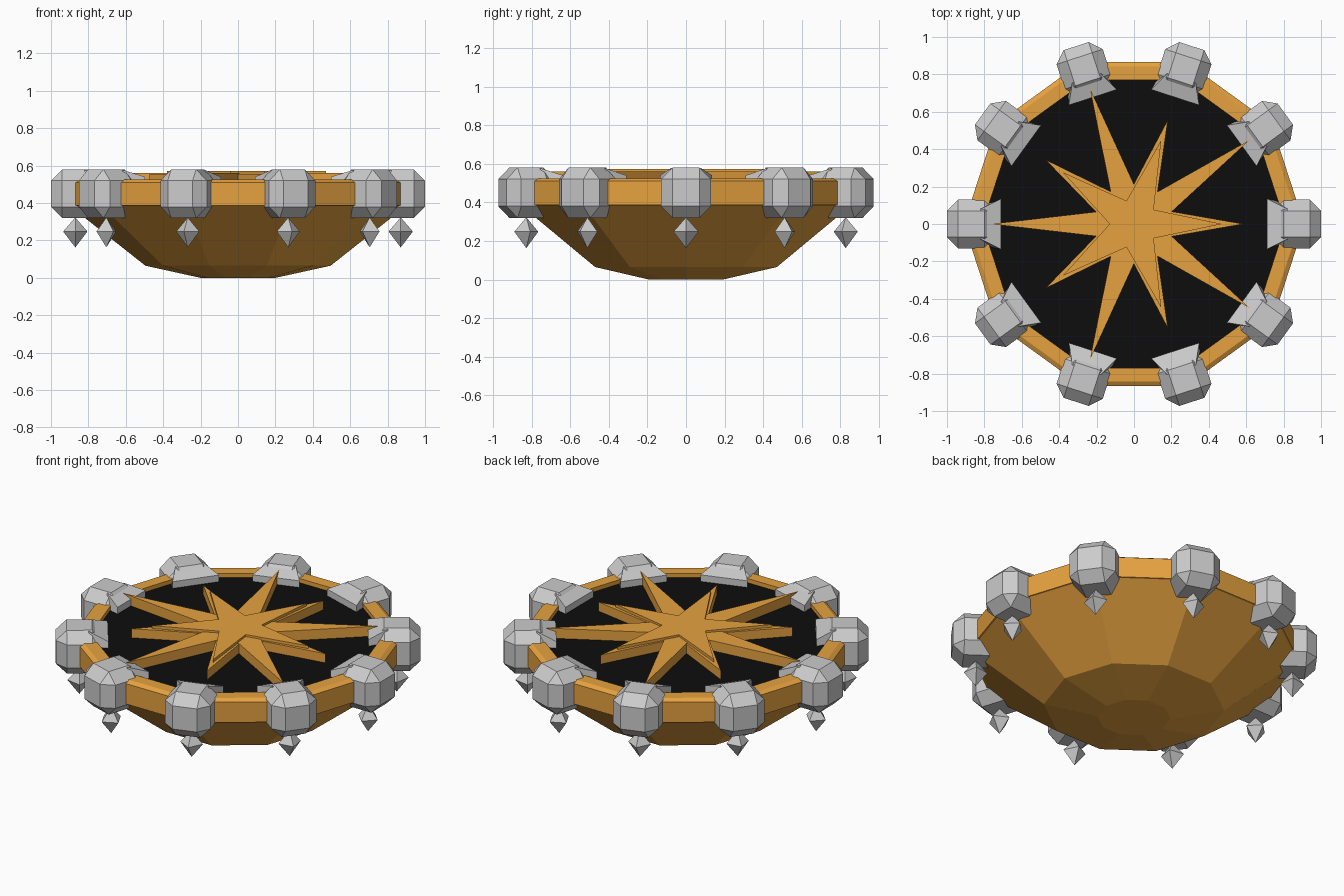
import bpy, bmesh
from math import sin, cos, radians
from mathutils import Matrix, Vector

if "Cube" in bpy.data.objects:
    bpy.data.objects.remove(bpy.data.objects["Cube"])


def material(name, color):
    m = bpy.data.materials.new(name)
    m.diffuse_color = (*color, 1)
    m.use_nodes = True
    m.node_tree.nodes["Principled BSDF"].inputs["Base Color"].default_value = m.diffuse_color
    return m


WOOD = material("orange", (0.79, 0.36, 0.05))
BLACK = material("black", (0.004, 0.004, 0.004))


def finish(bm, name, mat=None):
    bmesh.ops.recalc_face_normals(bm, faces=bm.faces)
    me = bpy.data.meshes.new(name)
    bm.to_mesh(me)
    bm.free()
    ob = bpy.data.objects.new(name, me)
    bpy.context.collection.objects.link(ob)
    if mat:
        me.materials.append(mat)
    return ob


def polar(r, deg, z):
    return Vector((r * cos(radians(deg)), r * sin(radians(deg)), z))


def revolve(name, profile, mat, cap_start=False, n=10):
    bm = bmesh.new()
    rings = [[bm.verts.new(polar(r, 360 * k / n, z)) for k in range(n)] for r, z in profile]
    for a, b in zip(rings, rings[1:]):
        for k in range(n):
            j = (k + 1) % n
            bm.faces.new((a[k], a[j], b[j], b[k]))
    if cap_start:
        bm.faces.new(rings[0])
    return finish(bm, name, mat)


def star(name, tip, valley, start, z0, z1):
    bm = bmesh.new()
    base = bm.faces.new([bm.verts.new(polar(valley if k % 2 else tip, start + 36 * k, z0))
                         for k in range(10)])
    ext = bmesh.ops.extrude_face_region(bm, geom=[base], use_keep_orig=True)
    top = [v for v in ext["geom"] if isinstance(v, bmesh.types.BMVert)]
    bmesh.ops.translate(bm, verts=top, vec=(0, 0, z1 - z0))
    return finish(bm, name, WOOD)


# Ten-sided bowl, rim and dark face
revolve("bowl", [(0.2, 0), (0.495, 0.065), (0.9, 0.385)], WOOD, cap_start=True)
revolve("rim", [(0.9, 0.385), (0.91, 0.387), (0.91, 0.51), (0.885, 0.525), (0.81, 0.525), (0.81, 0.49)], WOOD)
revolve("dark_face", [(0.82, 0.5), (0.82, 0.495)], BLACK, cap_start=True)

# Layered compass stars
star("long_star", 0.765, 0.13, 36, 0.5, 0.56)
star("short_star", 0.585, 0.14, 0, 0.5, 0.555)
star("top_star", 0.47, 0.13, 0, 0.55, 0.572)


def knob(bm):
    # chamfered block
    ret = bmesh.ops.create_cube(bm, size=0.26, matrix=Matrix.Translation((0.87, 0, 0.45)))
    edges = list({e for v in ret["verts"] for e in v.link_edges})
    bmesh.ops.bevel(bm, geom=edges, offset=0.06, segments=1, affect='EDGES', profile=0.5)
    # flared claw reaching in over the rim
    a = [bm.verts.new(p) for p in [(0.82, -0.11, 0.44), (0.82, 0.11, 0.44), (0.82, 0.08, 0.577), (0.82, -0.08, 0.577)]]
    b = [bm.verts.new(p) for p in [(0.712, -0.135, 0.47), (0.712, 0.135, 0.47), (0.712, 0.135, 0.54), (0.712, -0.135, 0.54)]]
    for k in range(4):
        j = (k + 1) % 4
        bm.faces.new((a[k], a[j], b[j], b[k]))
    bm.faces.new(a)
    bm.faces.new(b)


def crystal(bm):
    # two four-sided pyramids base to base
    ring = [bm.verts.new(polar(0.065, 90 * k, 0.248) + Vector((0.87, 0, 0))) for k in range(4)]
    for z in (0.323, 0.163):
        tip = bm.verts.new((0.87, 0, z))
        for k in range(4):
            bm.faces.new((ring[k], ring[(k + 1) % 4], tip))


# Knob and hanging crystal at each corner
for name, build in (("knob", knob), ("crystal", crystal)):
    for k in range(10):
        bm = bmesh.new()
        build(bm)
        bmesh.ops.rotate(bm, verts=bm.verts, cent=(0, 0, 0), matrix=Matrix.Rotation(radians(36 * k), 3, 'Z'))
        finish(bm, f"{name}_{k + 1}")
